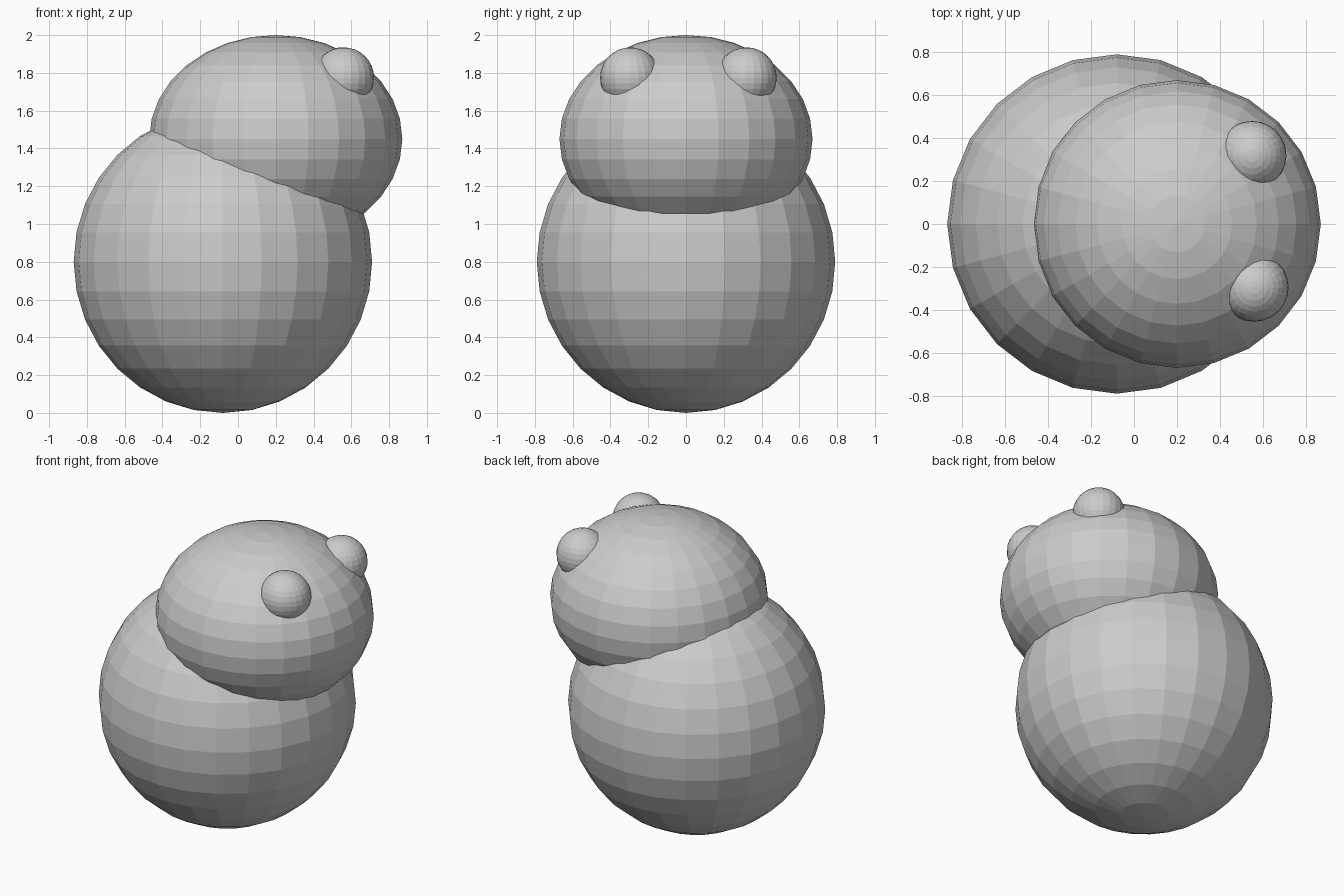
import bpy

if "Cube" in bpy.data.objects:
    bpy.data.objects.remove(bpy.data.objects["Cube"])


def ball(name, location, radius, height_radius):
    """Flat-shaded low-poly ellipsoid, 24 segments by 16 rings."""
    bpy.ops.mesh.primitive_uv_sphere_add(
        segments=24, ring_count=16, radius=1, location=location)
    obj = bpy.context.object
    obj.name = name
    obj.scale = (radius, radius, height_radius)
    bpy.ops.object.transform_apply(location=False, rotation=False, scale=True)
    bpy.ops.object.shade_flat()
    return obj


# Large round body
ball("body", (-0.08, 0, 0.80), 0.79, 0.80)

# Flattened head, set forward on the body
ball("head", (0.20, 0, 1.45), 0.67, 0.55)

# Bulging eyes, slightly uneven about the centre line
for name, x, y in (("eye_right", 0.56, -0.295), ("eye_left", 0.55, 0.32)):
    ball(name, (x, y, 1.775), 0.16, 0.16)
